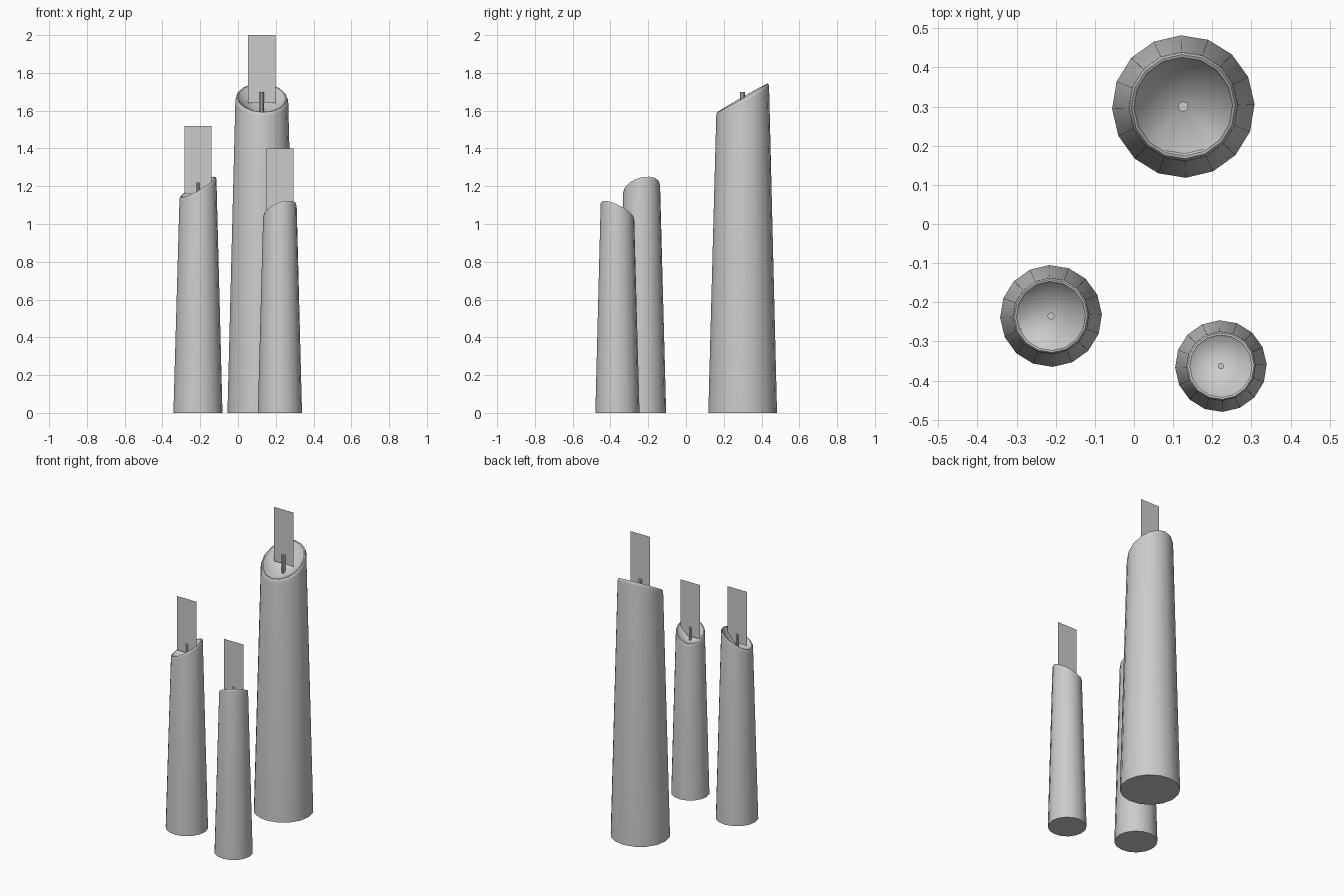
import bpy, bmesh, math

if "Cube" in bpy.data.objects:
    bpy.data.objects.remove(bpy.data.objects["Cube"])

SIDES = 16


def make_object(name, bm, smooth=True):
    bmesh.ops.recalc_face_normals(bm, faces=bm.faces)
    mesh = bpy.data.meshes.new(name)
    bm.to_mesh(mesh)
    bm.free()
    obj = bpy.data.objects.new(name, mesh)
    bpy.context.collection.objects.link(obj)
    if smooth:
        bpy.context.view_layer.objects.active = obj
        obj.select_set(True)
        bpy.ops.object.shade_smooth_by_angle(angle=math.radians(35))
        obj.select_set(False)
    return obj


def candle(name, cx, cy, base_r, top_r, rim_z, tilt, pool_z, wick_r, wick_top, flame_z):
    # Tapered wax body: slanted rounded rim, dish sinking to the wick
    s = top_r / 0.14
    # ring: radius, height, share of rim tilt
    profile = [
        (base_r, 0, 0),
        (top_r, rim_z - 0.020 * s, 1),
        (top_r * 0.985, rim_z - 0.006 * s, 1),
        (top_r * 0.95, rim_z, 1),
        (top_r * 0.90, rim_z - 0.001 * s, 0.97),
        (top_r * 0.86, rim_z - 0.010 * s, 0.92),
    ]
    bm = bmesh.new()
    rings = []
    for r, z, k in profile:
        ring = []
        for i in range(SIDES):
            a = 2 * math.pi * i / SIDES + math.radians(2)
            c, sn = math.cos(a), math.sin(a)
            ring.append(bm.verts.new((cx + r * c, cy + r * sn,
                                      z + k * (tilt[0] * c + tilt[1] * sn))))
        rings.append(ring)
    for lo, hi in zip(rings, rings[1:]):
        for i in range(SIDES):
            j = (i + 1) % SIDES
            bm.faces.new((lo[i], lo[j], hi[j], hi[i]))
    bm.faces.new(rings[0][::-1])
    centre = bm.verts.new((cx, cy, pool_z))
    for i in range(SIDES):
        bm.faces.new((rings[-1][i], rings[-1][(i + 1) % SIDES], centre))
    make_object(name + "_wax", bm)

    # Wick
    bm = bmesh.new()
    bmesh.ops.create_cone(bm, cap_ends=True, segments=10, radius1=wick_r,
                          radius2=wick_r, depth=wick_top - pool_z)
    bmesh.ops.translate(bm, verts=bm.verts, vec=(cx, cy, (wick_top + pool_z) / 2))
    make_object(name + "_wick", bm)

    # Flat flame card
    bm = bmesh.new()
    w, h = 0.0725, 0.36
    bm.faces.new([bm.verts.new((cx + x, cy, z)) for x, z in
                  ((-w, flame_z - h), (w, flame_z - h), (w, flame_z), (-w, flame_z))])
    make_object(name + "_flame", bm, smooth=False)


candle("tall_candle", 0.126, 0.300, 0.182, 0.140, 1.668, (-0.005, 0.076), 1.58, 0.013, 1.70, 2.00)
candle("middle_candle", -0.212, -0.235, 0.130, 0.098, 1.195, (0.052, 0.020), 1.13, 0.009, 1.22, 1.52)
candle("short_candle", 0.222, -0.363, 0.117, 0.089, 1.075, (0.028, -0.040), 1.015, 0.008, 1.10, 1.40)
